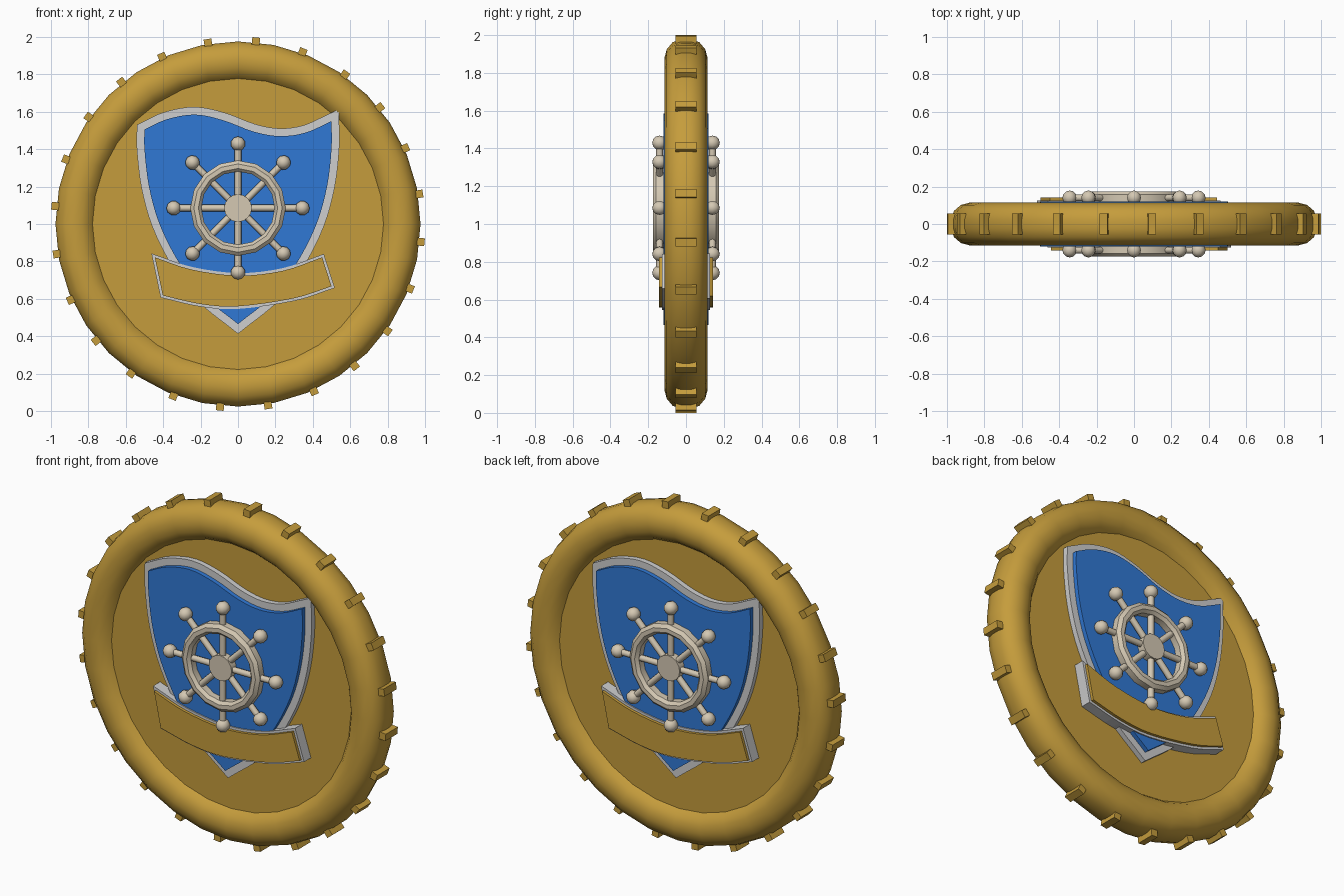
import bpy, bmesh
from math import sin, cos, pi, radians
from mathutils import Vector, Matrix

cube = bpy.data.objects.get("Cube")
if cube:
    bpy.data.objects.remove(cube)


def material(name, rgb):
    m = bpy.data.materials.new(name)
    m.use_nodes = True
    m.diffuse_color = (*rgb, 1)
    bsdf = next(n for n in m.node_tree.nodes if n.type == 'BSDF_PRINCIPLED')
    bsdf.inputs["Base Color"].default_value = (*rgb, 1)
    return m


GOLD = material("gold", (0.56, 0.335, 0.045))
BLUE = material("blue", (0.03, 0.19, 0.66))
SILVER = material("silver", (0.62, 0.62, 0.62))
BONE = material("bone", (0.66, 0.58, 0.45))


def finish(name, bm, mat, smooth=None, both_sides=True):
    """Make the object, plus its turned copy on the back face."""
    bmesh.ops.recalc_face_normals(bm, faces=bm.faces)
    mesh = bpy.data.meshes.new(name)
    bm.to_mesh(mesh)
    bm.free()
    mesh.materials.append(mat)
    ob = bpy.data.objects.new(name, mesh)
    bpy.context.collection.objects.link(ob)
    if smooth:
        bpy.ops.object.select_all(action='DESELECT')
        ob.select_set(True)
        bpy.context.view_layer.objects.active = ob
        bpy.ops.object.shade_smooth_by_angle(angle=radians(smooth))
    if both_sides:
        back = bpy.data.objects.new(name + "_back", mesh)
        back.rotation_euler.z = pi
        bpy.context.collection.objects.link(back)


def lathe(profile, n, z, closed=False):
    """Turn (radius, depth) points about an axis along y; depth goes to the front."""
    bm = bmesh.new()
    rings = []
    for r, d in profile:
        rings.append([bm.verts.new((r * cos(2 * pi * i / n), -d, z + r * sin(2 * pi * i / n)))
                      for i in range(n)])
    pairs = list(zip(rings, rings[1:]))
    if closed:
        pairs.append((rings[-1], rings[0]))
    else:
        bm.faces.new(rings[0])
        bm.faces.new(rings[-1])
    for a, b in pairs:
        for i in range(n):
            j = (i + 1) % n
            bm.faces.new((a[i], a[j], b[j], b[i]))
    return bm


def spline(points, steps=4):
    """Smooth curve through the points."""
    p = [Vector(q) for q in points]
    p = [2 * p[0] - p[1]] + p + [2 * p[-1] - p[-2]]
    out = []
    for a, b, c, d in zip(p, p[1:], p[2:], p[3:]):
        for k in range(steps):
            t = k / steps
            out.append(0.5 * (2 * b + (c - a) * t + (2 * a - 5 * b + 4 * c - d) * t * t
                              + (3 * b - a - 3 * c + d) * t ** 3))
    return out + [p[-2]]


def outset(loop, w):
    """Grow a clockwise outline by w with mitred corners."""
    out = []
    for i, p in enumerate(loop):
        a = (p - loop[i - 1]).normalized()
        b = (loop[(i + 1) % len(loop)] - p).normalized()
        na, nb = Vector((-a.y, a.x)), Vector((-b.y, b.x))
        out.append(p + (na + nb) * w / max(1 + na.dot(nb), 0.5))
    return out


def plate(name, loop, back, front, mat):
    bm = bmesh.new()
    face = bm.faces.new([bm.verts.new((p.x, -back, p.y)) for p in loop])
    ext = bmesh.ops.extrude_face_region(bm, geom=[face])
    moved = [v for v in ext["geom"] if isinstance(v, bmesh.types.BMVert)]
    bmesh.ops.translate(bm, verts=moved, vec=(0, back - front, 0))
    bmesh.ops.triangulate(bm, faces=[f for f in bm.faces if len(f.verts) > 4])
    finish(name, bm, mat)


# Coin with a rounded rim and recessed faces
half = [(0.778, 0.062), (0.80, 0.09), (0.835, 0.108), (0.88, 0.114),
        (0.925, 0.102), (0.963, 0.07), (0.976, 0.025)]
coin = lathe(half + [(r, -d) for r, d in reversed(half)], 32, 1)
finish("coin", coin, GOLD, 40, False)

# Studs around the edge
bm = bmesh.new()
for k in range(24):
    turn = Matrix.Translation((0, 0, 1)) @ Matrix.Rotation(radians(5.6 + 15 * k), 4, 'Y')
    place = turn @ Matrix.Translation((0.972, 0, 0)) @ Matrix.Diagonal((0.06, 0.112, 0.042, 1))
    bmesh.ops.create_cube(bm, size=1, matrix=place)
finish("edge_studs", bm, GOLD, None, False)

# Shield: blue panel standing proud of a silver border
top = spline([(-0.5, 1.505), (-0.38, 1.56), (-0.23, 1.585), (-0.08, 1.555), (0.08, 1.495),
              (0.22, 1.47), (0.36, 1.488), (0.5, 1.55)])
side = [(0.5, 1.4), (0.476, 1.2), (0.42, 1.0), (0.32, 0.8), (0.19, 0.62), (0, 0.465)]
right = spline([(0.5, 1.55)] + side)
left = spline([(-x, z) for x, z in reversed(side)] + [(-0.5, 1.505)])
shield = top + right[1:] + left[1:-1]
plate("shield_border", outset(shield, 0.041), 0.05, 0.093, SILVER)
plate("shield_panel", shield, 0.05, 0.119, BLUE)

# Curved banner across the lower shield
upper = spline([(-0.445, 0.822), (-0.25, 0.757), (0, 0.724), (0.24, 0.75), (0.45, 0.822)])
lower = spline([(0.5, 0.667), (0.3, 0.603), (0, 0.56), (-0.2, 0.572), (-0.402, 0.618)])
banner = upper + lower
plate("banner_border", outset(banner, 0.014), 0.05, 0.126, SILVER)
plate("banner_panel", banner, 0.05, 0.143, GOLD)

# Wheel ring and hub
HUB_Z = 1.085
ring = [(0.196, 0.112), (0.196, 0.158), (0.212, 0.175), (0.236, 0.175), (0.255, 0.158), (0.255, 0.112)]
finish("wheel_ring", lathe(ring, 16, HUB_Z, True), BONE, 30)
finish("wheel_hub", lathe([(0.074, 0.11), (0.074, 0.165)], 16, HUB_Z), BONE, 30)

# Spokes with round handle ends
spokes, knobs = bmesh.new(), bmesh.new()
for k in range(8):
    turn = Matrix.Translation((0, -0.14, HUB_Z)) @ Matrix.Rotation(k * pi / 4, 4, 'Y')
    bmesh.ops.create_cone(spokes, cap_ends=True, segments=8, radius1=0.018, radius2=0.018, depth=0.32,
                          matrix=turn @ Matrix.Translation((0, 0, 0.18)))
    bmesh.ops.create_uvsphere(knobs, u_segments=10, v_segments=6, radius=0.039,
                              matrix=turn @ Matrix.Translation((0, 0, 0.344)) @ Matrix.Rotation(pi / 2, 4, 'X'))
finish("wheel_spokes", spokes, BONE, 50)
finish("wheel_knobs", knobs, BONE, 50)
